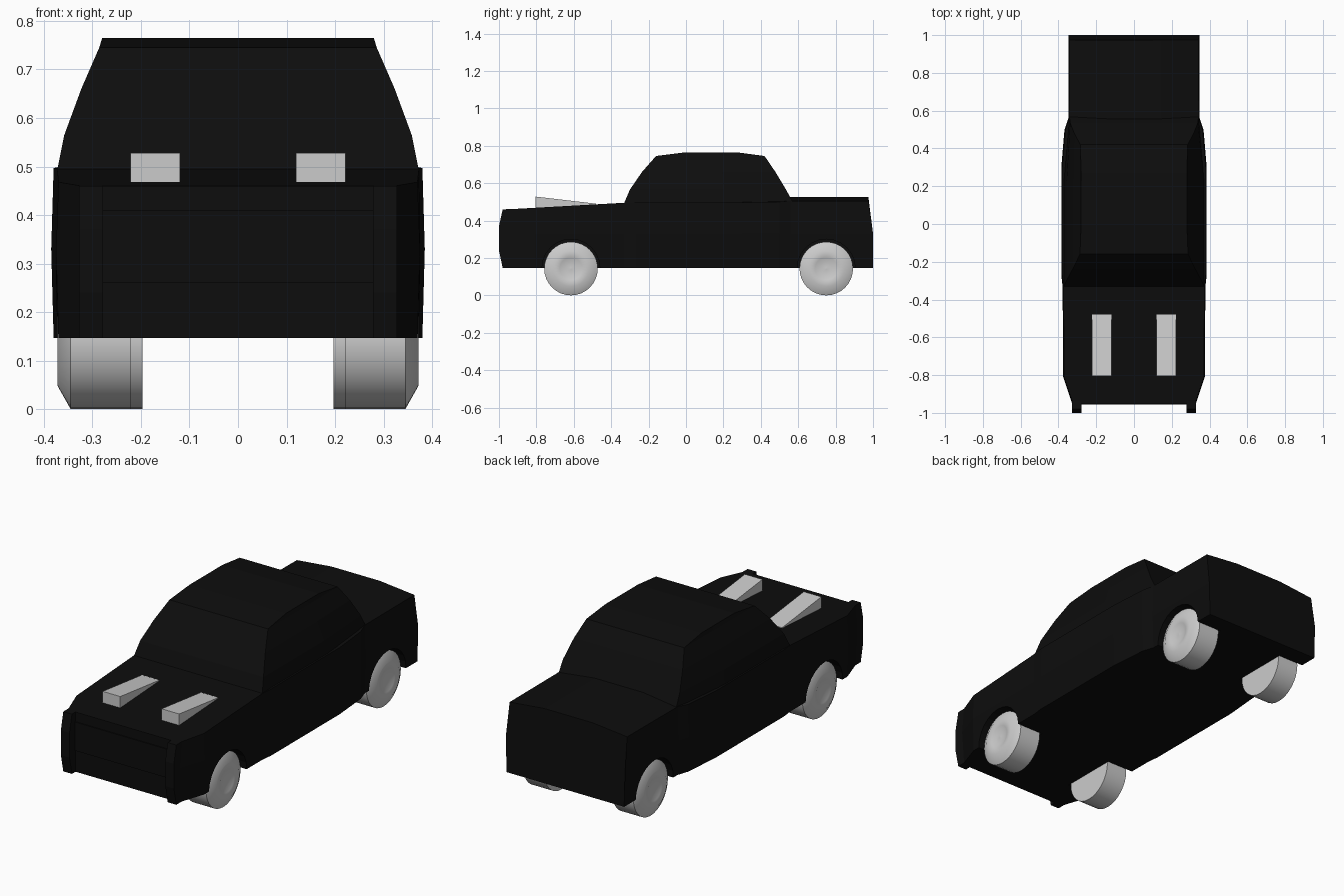
import bpy, bmesh, math

if "Cube" in bpy.data.objects:
    bpy.data.objects.remove(bpy.data.objects["Cube"])

black = bpy.data.materials.new("black_paint")
black.diffuse_color = (0.004, 0.004, 0.004, 1)
black.use_nodes = True
black.node_tree.nodes["Principled BSDF"].inputs["Base Color"].default_value = black.diffuse_color


def make(name, verts, faces, mat=None):
    me = bpy.data.meshes.new(name)
    me.from_pydata(verts, [], faces)
    bm = bmesh.new()
    bm.from_mesh(me)
    bmesh.ops.recalc_face_normals(bm, faces=bm.faces)
    bm.to_mesh(me)
    bm.free()
    ob = bpy.data.objects.new(name, me)
    bpy.context.collection.objects.link(ob)
    if mat:
        me.materials.append(mat)
    return ob


def loft(name, rings, mat=None):
    """Skin a list of equal-length rings and cap both ends."""
    n = len(rings[0])
    verts = [p for r in rings for p in r]
    faces = [(k * n + i, k * n + (i + 1) % n, (k + 1) * n + (i + 1) % n, (k + 1) * n + i)
             for k in range(len(rings) - 1) for i in range(n)]
    faces += [tuple(range(n)), tuple(range(len(verts) - n, len(verts)))]
    return make(name, verts, faces, mat)


def extrude_x(name, profile, x0, x1, mat=None):
    return loft(name, [[(x, y, z) for y, z in profile] for x in (x0, x1)], mat)


# Lower body: cross-sections along y (y, half width, edge height, crown, top y shift)
stations = [(-0.95, 0.328, 0.460, 0.0, 0.0), (-0.81, 0.375, 0.468, 0.0, 0.0),
            (-0.33, 0.378, 0.495, 0.0, 0.0), (-0.27, 0.385, 0.497, 0.0, 0.0),
            (0.30, 0.385, 0.497, 0.01, 0.0), (0.50, 0.368, 0.50, 0.02, 0.0),
            (0.56, 0.348, 0.505, 0.02, 0.0), (1.0, 0.346, 0.505, 0.02, -0.025)]
rings = []
for y, w, zt, crown, dy in stations:
    half = [(w - 0.005, y, 0.147), (w, y, 0.33), (w - 0.005, y + dy, zt),
            (0.14, y + dy, zt + crown)]
    rings.append(half + [(-x, yy, z) for x, yy, z in reversed(half)])
body = loft("body", rings, black)

# Wheel arches cut into the body
WHEELS = [("front", -0.615, 0.372), ("rear", 0.75, 0.347)]
for label, y, x_out in WHEELS:
    for s in (-1, 1):
        circle = [(y + 0.155 * math.cos(a), 0.145 + 0.155 * math.sin(a))
                  for a in (2 * math.pi * i / 24 for i in range(24))]
        cutter = extrude_x("arch_cutter", circle, s * (x_out - 0.155), s * 0.5)
        cutter.hide_render = True
        mod = body.modifiers.new("arch", 'BOOLEAN')
        mod.operation = 'DIFFERENCE'
        mod.solver = 'EXACT'
        mod.object = cutter
        bpy.context.view_layer.objects.active = body
        bpy.ops.object.modifier_apply(modifier=mod.name)
        bpy.data.objects.remove(cutter)

# Cabin: stacked rings (z, front y, rear y, front half width, rear half width)
levels = [(0.47, -0.335, 0.585, 0.373, 0.342), (0.495, -0.33, 0.573, 0.372, 0.342),
          (0.565, -0.30, 0.535, 0.358, 0.338), (0.66, -0.235, 0.478, 0.323, 0.315),
          (0.745, -0.16, 0.42, 0.286, 0.284), (0.765, 0.0, 0.27, 0.28, 0.28)]
rings = []
for z, yf, yr, wf, wr in levels:
    ym, wm = yf * 0.4 + yr * 0.6, wf
    rings.append([(-wf, yf, z), (wf, yf, z), (wm, ym, z), (wr, yr, z),
                  (-wr, yr, z), (-wm, ym, z)])
loft("cabin", rings, black)

# Front fender tips either side of the recessed grille
tip = [(-0.93, 0.147), (-0.98, 0.147), (-1.0, 0.24), (-1.0, 0.37), (-0.98, 0.46), (-0.93, 0.461)]
for s, side in ((-1, "left"), (1, "right")):
    extrude_x("fender_tip_" + side, tip, s * 0.278, s * 0.328, black)

# Grille panel
extrude_x("grille", [(-0.94, 0.26), (-0.956, 0.26), (-0.956, 0.41), (-0.94, 0.41)],
          -0.278, 0.278, black)

# Wedge-shaped hood scoops
wedge = [(-0.805, 0.467), (-0.805, 0.528), (-0.48, 0.49), (-0.48, 0.48)]
for s, side in ((-1, "left"), (1, "right")):
    extrude_x("hood_scoop_" + side, wedge, s * 0.12, s * 0.222)

# Wheels: lathed profile (radius, offset from outer face)
profile = [(0.0, -0.15), (0.143, -0.15), (0.143, -0.027), (0.095, 0.0),
           (0.06, -0.006), (0.035, -0.016), (0.0, -0.012)]
SEG = 32
for label, y, x_out in WHEELS:
    for s, side in ((-1, "left"), (1, "right")):
        rings = [[(s * (x_out + d), y + r * math.cos(2 * math.pi * i / SEG),
                   0.143 + r * math.sin(2 * math.pi * i / SEG)) for i in range(SEG)]
                 for r, d in [(max(r, 0.004), d) for r, d in profile]]
        wheel = loft(f"{label}_{side}_wheel", rings)
        bpy.ops.object.select_all(action='DESELECT')
        wheel.select_set(True)
        bpy.context.view_layer.objects.active = wheel
        bpy.ops.object.shade_smooth_by_angle(angle=math.radians(40))
